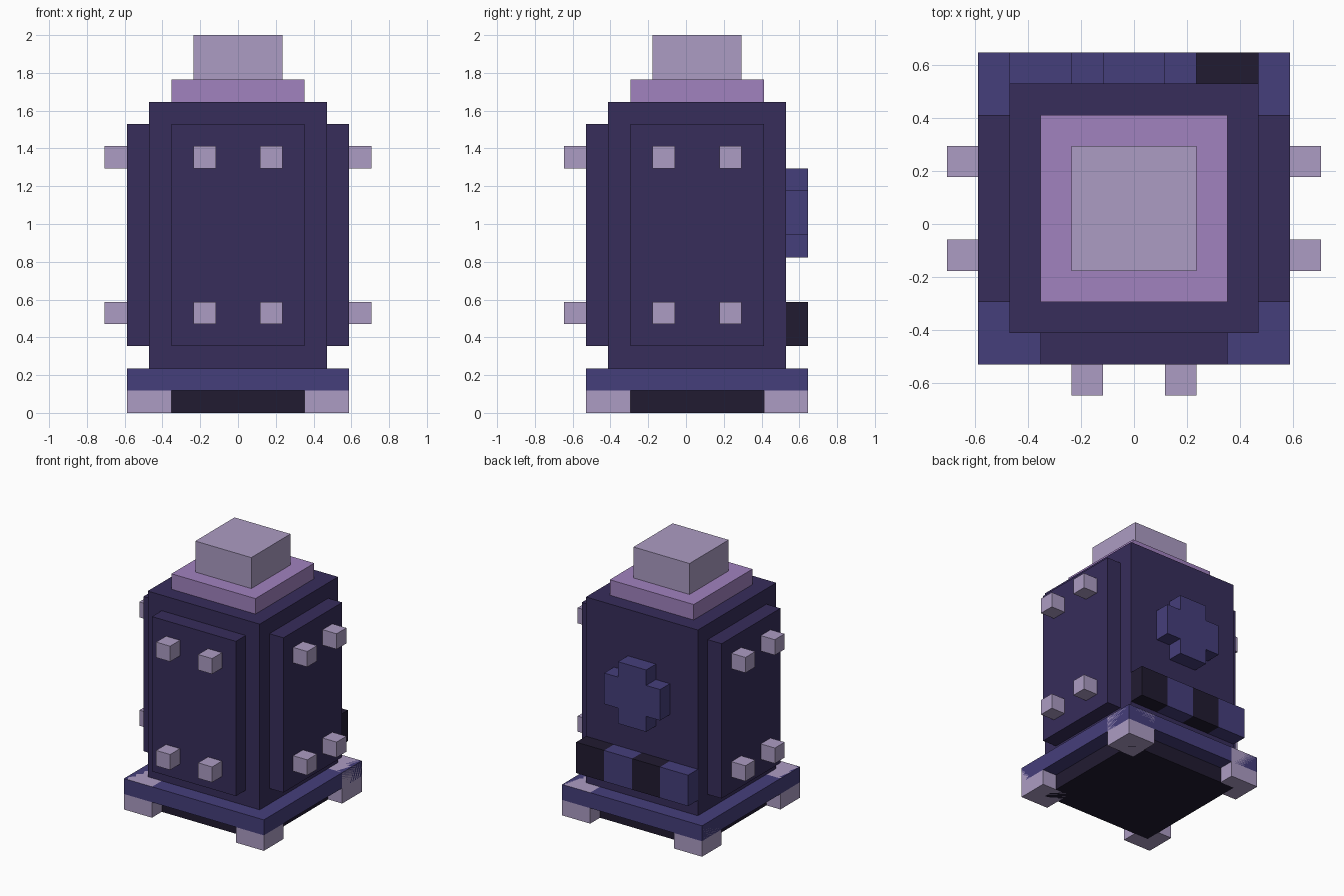
import bpy

if "Cube" in bpy.data.objects:
    bpy.data.objects.remove(bpy.data.objects["Cube"])

U = 2 / 17     # the model sits on a 17-unit-high block grid
YC = 0.5       # centre of the body in y, in grid units


def material(name, hex_code):
    def linear(c):
        return c / 12.92 if c <= 0.04045 else ((c + 0.055) / 1.055) ** 2.4
    rgb = [linear(int(hex_code[i:i + 2], 16) / 255) for i in (0, 2, 4)]
    m = bpy.data.materials.new(name)
    m.diffuse_color = (*rgb, 1)
    m.use_nodes = True
    m.node_tree.nodes["Principled BSDF"].inputs["Base Color"].default_value = m.diffuse_color
    return m


PURPLE = material("dark_purple", "372D5B")
BLUE = material("indigo", "453E7B")
LILAC = material("pale_lilac", "AC9CC3")
VIOLET = material("violet", "A182BF")
BLACK = material("near_black", "211B31")


def box(name, x, y, z, mat):
    """Box from (min, max) ranges in grid units."""
    ranges = (x, y, z)
    bpy.ops.mesh.primitive_cube_add(size=1, location=[(a + b) / 2 * U for a, b in ranges])
    o = bpy.context.object
    o.name = name
    o.scale = [(b - a) * U for a, b in ranges]
    bpy.ops.object.transform_apply(location=False, rotation=False, scale=True)
    o.data.materials.append(mat)
    return o


def tier(name, half, z, mat):
    """Square storey centred on the body axis."""
    return box(name, (-half, half), (YC - half, YC + half), z, mat)


# Stacked storeys from the ground up
tier("base", 4, (0, 1), BLACK)
tier("plinth", 5, (1, 2), BLUE)
tier("body", 4, (2, 14), PURPLE)
tier("collar", 3, (14, 15), VIOLET)
tier("cap", 2, (15, 17), LILAC)

# Corner feet
for sx in (-1, 1):
    for sy in (-1, 1):
        cx, cy = 4 * sx, YC + 4 * sy
        box("foot", (cx - 1, cx + 1), (cy - 1, cy + 1), (0, 2), LILAC)

# Raised panels on the front and both sides
box("front_panel", (-3, 3), (-4.5, -3.5), (3, 13), PURPLE)
for x in (-5, 4):
    box("side_panel", (x, x + 1), (YC - 3, YC + 3), (3, 13), PURPLE)

# Four bolts on each panel
for z in (4, 11):
    for t in (-2, 1):
        box("front_bolt", (t, t + 1), (-5.5, -4.5), (z, z + 1), LILAC)
        for x in (-6, 5):
            box("side_bolt", (x, x + 1), (YC + t, YC + t + 1), (z, z + 1), LILAC)

# Back: cross-shaped boss (upright bar and two stubs) above a striped band
BACK = (4.5, 5.5)
box("boss_upright", (-1, 1), BACK, (7, 11), BLUE)
for x in (-2, 1):
    box("boss_stub", (x, x + 1), BACK, (8, 10), BLUE)
for i in range(4):
    x = -4 + 2 * i
    box("band_block", (x, x + 2), BACK, (3, 5), BLACK if i % 2 else BLUE)
